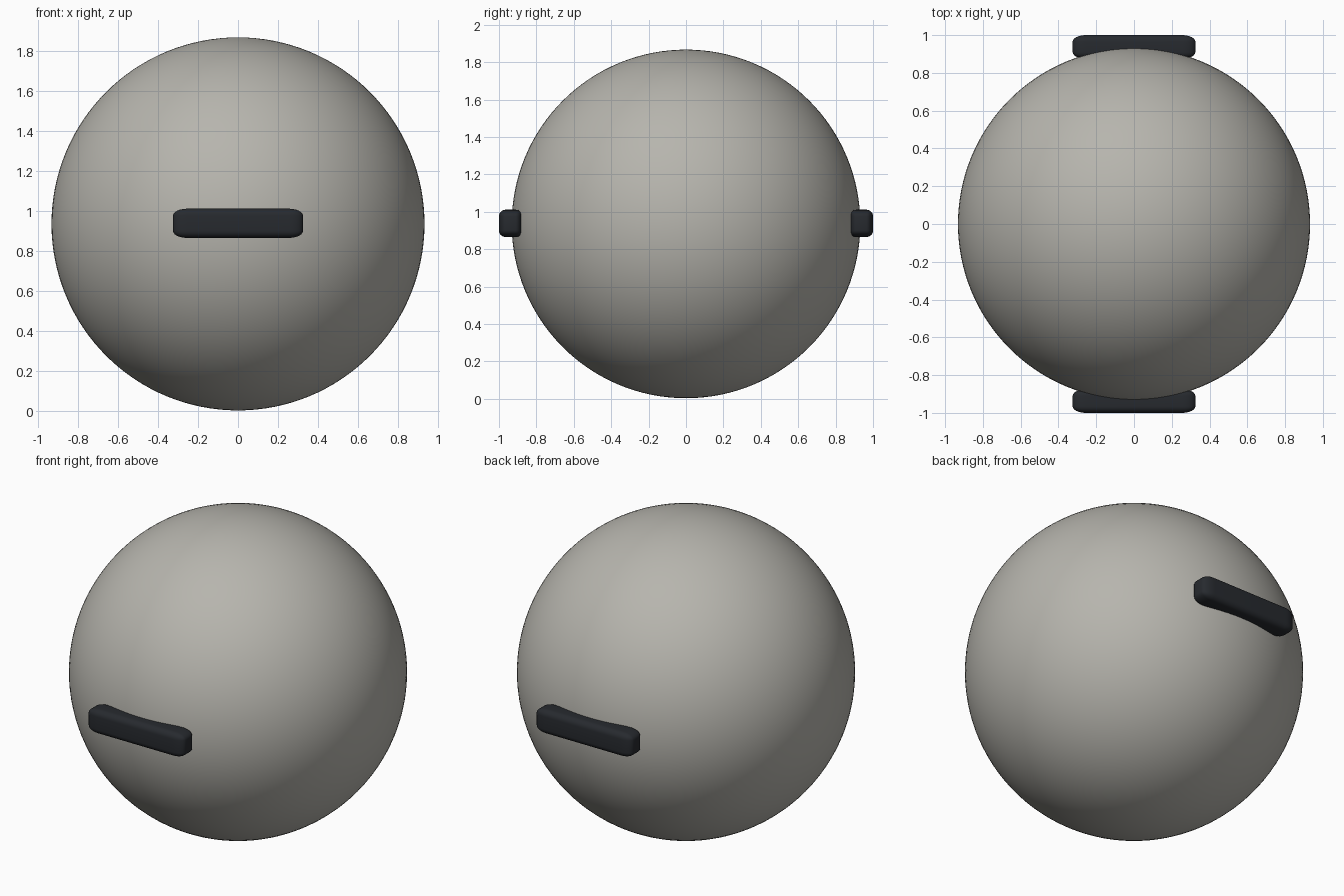
import bpy, bmesh
from math import radians, copysign

if "Cube" in bpy.data.objects:
    bpy.data.objects.remove(bpy.data.objects["Cube"])

Z = 0.935  # height of the centre


def material(name, color):
    m = bpy.data.materials.new(name)
    m.diffuse_color = (*color, 1)
    m.use_nodes = True
    m.node_tree.nodes["Principled BSDF"].inputs["Base Color"].default_value = m.diffuse_color
    return m


def add_object(name, bm, mat):
    me = bpy.data.meshes.new(name)
    bm.to_mesh(me)
    bm.free()
    for p in me.polygons:
        p.use_smooth = True
    me.materials.append(mat)
    ob = bpy.data.objects.new(name, me)
    bpy.context.collection.objects.link(ob)
    return ob


stone = material("warm_grey", (0.47, 0.46, 0.42))
rubber = material("dark", (0.02, 0.023, 0.028))

# Ball
bm = bmesh.new()
bmesh.ops.create_uvsphere(bm, u_segments=128, v_segments=64, radius=0.932)
add_object("ball", bm, stone).location.z = Z


# Rounded grip bar, with the rounding stretched lengthwise at the ends
def grip(name, side):
    r, hx, hy, hz = 0.035, 0.325, 0.0625, 0.073
    bm = bmesh.new()
    bmesh.ops.create_cube(bm, size=2)
    bmesh.ops.scale(bm, vec=(hx - r, hy, hz), verts=bm.verts)
    bmesh.ops.bevel(bm, geom=bm.edges[:], offset=r, segments=6,
                    profile=0.5, affect='EDGES')
    start = hx - 2 * r
    for v in bm.verts:
        if abs(v.co.x) > start:
            v.co.x = copysign(start + 2 * (abs(v.co.x) - start), v.co.x)
    bmesh.ops.recalc_face_normals(bm, faces=bm.faces)
    add_object(name, bm, rubber).location = (0, side * 0.9375, Z + 0.003)


grip("front_grip", -1)
grip("back_grip", 1)
